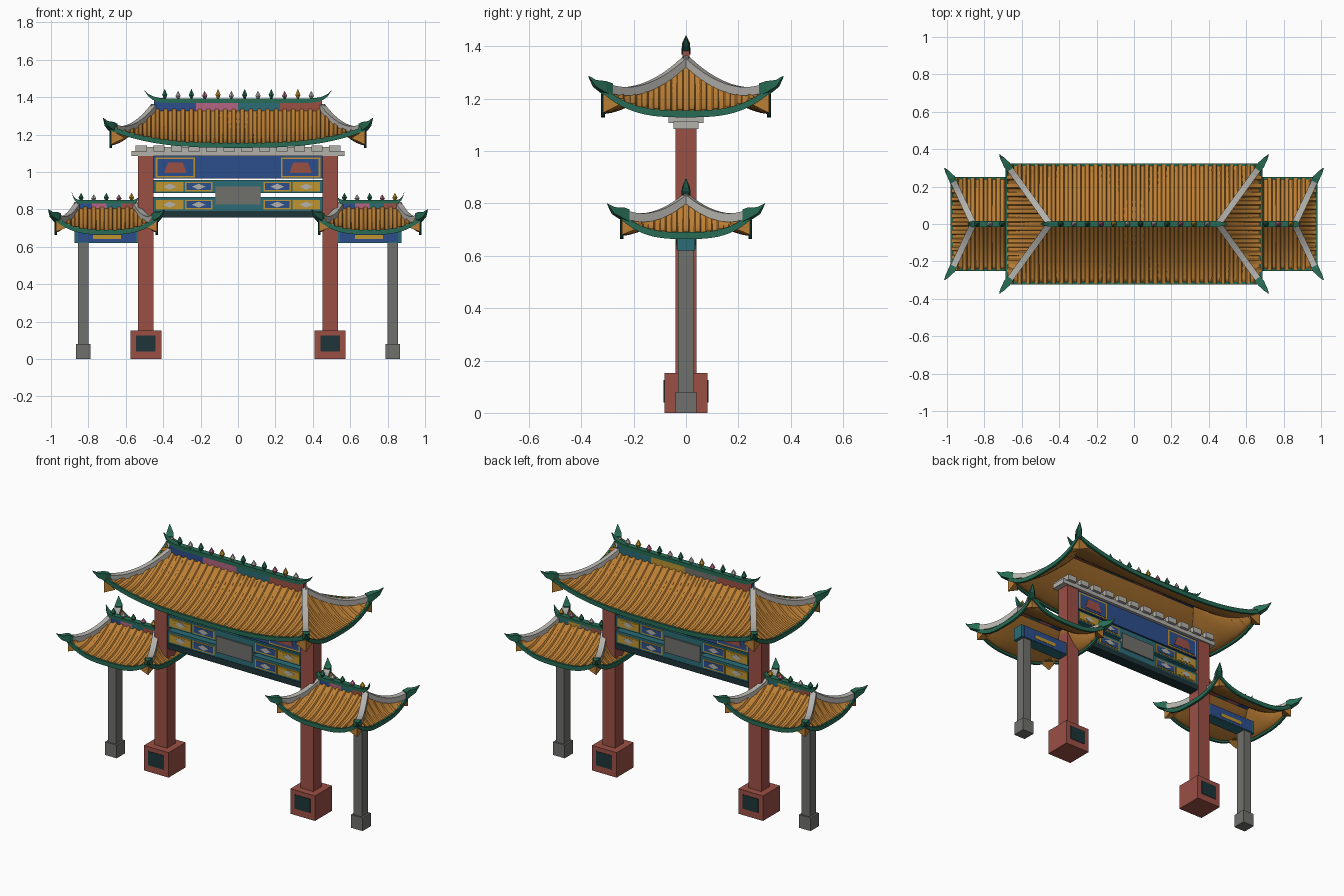
import bpy, bmesh
from mathutils import Vector, Matrix

cube = bpy.data.objects.get("Cube")
if cube:
    bpy.data.objects.remove(cube, do_unlink=True)

COLOURS = {
    "tile_orange": (0.50, 0.21, 0.035), "brick_red": (0.33, 0.08, 0.06),
    "stone_grey": (0.16, 0.16, 0.15), "pale_stone": (0.45, 0.44, 0.41),
    "jade_green": (0.02, 0.15, 0.09), "teal": (0.025, 0.15, 0.18),
    "royal_blue": (0.025, 0.075, 0.26), "dark_slate": (0.013, 0.035, 0.04),
    "rose_pink": (0.46, 0.13, 0.22), "gold": (0.52, 0.30, 0.03),
}
MATS = {}
for label, rgb in COLOURS.items():
    m = bpy.data.materials.new(label)
    m.use_nodes = True
    m.diffuse_color = (*rgb, 1)
    m.node_tree.nodes["Principled BSDF"].inputs["Base Color"].default_value = (*rgb, 1)
    MATS[label] = m


def finish(name, bm, *mats, smooth=False):
    bmesh.ops.recalc_face_normals(bm, faces=bm.faces)
    mesh = bpy.data.meshes.new(name)
    bm.to_mesh(mesh)
    bm.free()
    for label in mats:
        mesh.materials.append(MATS[label])
    ob = bpy.data.objects.new(name, mesh)
    bpy.context.collection.objects.link(ob)
    if smooth:
        bpy.ops.object.select_all(action="DESELECT")
        ob.select_set(True)
        bpy.context.view_layer.objects.active = ob
        bpy.ops.object.shade_smooth_by_angle(angle=0.5)
    return ob


def add_box(bm, x0, x1, y0, y1, z0, z1):
    mid = Vector((x0 + x1, y0 + y1, z0 + z1)) / 2
    mat = Matrix.Translation(mid) @ Matrix.Diagonal((x1 - x0, y1 - y0, z1 - z0, 1))
    return bmesh.ops.create_cube(bm, size=1, matrix=mat)["verts"]


def box(name, cx, w, hy, z0, z1, mat):
    bm = bmesh.new()
    add_box(bm, cx - w / 2, cx + w / 2, -hy, hy, z0, z1)
    return finish(name, bm, mat)


def plate(name, pts, y, thick, mat):
    """Thin outline plate on both the front and the back of a part."""
    bm = bmesh.new()
    for s in (-1, 1):
        rings = [[bm.verts.new((x, s * d, z)) for x, z in pts] for d in (y - 0.001, y + thick)]
        for ring in rings:
            bm.faces.new(ring)
        for i in range(len(pts)):
            j = (i + 1) % len(pts)
            bm.faces.new((rings[0][i], rings[0][j], rings[1][j], rings[1][i]))
    return finish(name, bm, mat)


def rect(cx, cz, w, h):
    return [(cx + a * w / 2, cz + b * h / 2) for a, b in ((-1, -1), (1, -1), (1, 1), (-1, 1))]


def sweep(bm, pts, section, scales=None):
    """Carry a (side, up) section along a path, keeping it upright."""
    rings = []
    for i, p in enumerate(pts):
        t = pts[min(i + 1, len(pts) - 1)] - pts[max(i - 1, 0)]
        side = Vector((-t.y, t.x, 0)).normalized()
        k = scales[i] if scales else 1
        rings.append([bm.verts.new(p + side * a * k + Vector((0, 0, b * k))) for a, b in section])
    n = len(section)
    for r0, r1 in zip(rings, rings[1:]):
        for i in range(n):
            j = (i + 1) % n
            bm.faces.new((r0[i], r0[j], r1[j], r1[i]))
    bm.faces.new(rings[0])
    bm.faces.new(rings[-1])


def bar(w, low, high):
    return [(-w, low), (w, low), (w, high), (-w, high)]


def roof(tag, cx, rz, ridge, hx, hy, drop, lift, tip, s, finials):
    """Curved hipped roof: ridge half length, eave half sizes, drop, corner lift."""
    def height(t, u):
        return rz - drop * (1 - (1 - t) ** 1.6) + lift * t * t * abs(u) ** 3

    def slope(end, sign, t, u):
        x, y = ridge + (hx - ridge) * t, hy * t
        return Vector((cx + (sign * x if end else u * x), u * y if end else sign * y, height(t, u)))

    sides = [(e, sg) for e in (False, True) for sg in (-1, 1)]
    # roof sheet
    bm = bmesh.new()
    for end, sign in sides:
        grid = [[bm.verts.new(slope(end, sign, i / 10, j / 12)) for j in range(-12, 13)] for i in range(11)]
        for a, b in zip(grid, grid[1:]):
            for j in range(24):
                bm.faces.new((a[j], a[j + 1], b[j + 1], b[j]))
    bmesh.ops.remove_doubles(bm, verts=bm.verts, dist=0.0005)
    sheet = finish(tag + "_roof_sheet", bm, "tile_orange", smooth=True)
    solid = sheet.modifiers.new("thickness", "SOLIDIFY")
    solid.thickness, solid.offset = 0.008, 0

    # tile ribs running down each slope
    bm = bmesh.new()
    rib = [(-0.016, 0), (-0.009, 0.013), (0.009, 0.013), (0.016, 0)]
    for end, sign in sides:
        half, top = (hy, 0) if end else (hx, ridge)
        count = round(2 * half / 0.046)
        for k in range(count):
            a = -half + (k + 0.5) * 2 * half / count
            t0 = max(0.01, (abs(a) - top) / (half - top) + 0.02)
            if t0 < 0.96:
                ts = [t0 + (1 - t0) * i / 8 for i in range(9)]
                sweep(bm, [slope(end, sign, t, a / (top + (half - top) * t)) for t in ts], rib)
    # small hanging corner tiles
    for sx in (-1, 1):
        for sy in (-1, 1):
            z = height(1, 1)
            pts = [(hx, hy, z - 0.01), (hx, hy, z - lift), (hx - 0.075, hy, z - lift * 0.6),
                   (hx, hy - 0.07, z - lift * 0.6)]
            v = [bm.verts.new((cx + sx * x, sy * y, h)) for x, y, h in pts]
            for f in ((0, 1, 2), (0, 1, 3), (0, 2, 3), (1, 2, 3)):
                bm.faces.new([v[i] for i in f])
    finish(tag + "_roof_tiles", bm, "tile_orange", smooth=True)

    # eave trim and corner horns
    bm = bmesh.new()
    for end, sign in sides:
        sweep(bm, [slope(end, sign, 1, j / 12) for j in range(-12, 13)], bar(0.007, -0.016, 0.01))
    hips = bmesh.new()
    for sx in (-1, 1):
        for sy in (-1, 1):
            path = [slope(False, sy, i / 12, sx) for i in range(13)]
            sweep(hips, path, bar(0.017, -0.005, 0.028))
            last = path[-1]
            end = Vector((cx + sx * (hx + 0.04), sy * (hy + 0.055), tip))
            bend = last.lerp(end, 0.6) - Vector((0, 0, 0.012))
            sweep(bm, [path[-2], last, bend, end], bar(0.02, -0.012, 0.034), [1, 0.95, 0.55, 0.08])
    finish(tag + "_eave_trim", bm, "jade_green")
    finish(tag + "_hip_ridges", hips, "pale_stone")

    # ridge panels, coloured differently on each face
    front = ("royal_blue", "rose_pink", "teal", "brick_red")
    back = ("brick_red", "stone_grey", "gold", "teal")
    for i in range(4):
        bm = bmesh.new()
        x0 = cx - ridge + i * ridge / 2
        add_box(bm, x0, x0 + ridge / 2, -0.014, 0.014, rz - 0.015, rz + 0.047 * s)
        for f in bm.faces:
            f.material_index = int(f.calc_center_median().y > 0.01)
        finish(f"{tag}_ridge_panel_{i + 1}", bm, front[i], back[i])
    # ridge cap with upturned ends
    bm = bmesh.new()
    us = [i / 24 for i in range(-24, 25)]
    path = [Vector((cx + u * (ridge + 0.05 * s), 0, rz + 0.045 * s + 0.055 * abs(u) ** 14)) for u in us]
    sweep(bm, path, bar(0.017, -0.012 * s, 0.012), [1 - 0.85 * abs(u) ** 16 for u in us])
    finish(tag + "_ridge_cap", bm, "jade_green")
    # finials
    hues = ("jade_green", "pale_stone", "jade_green", "rose_pink", "gold", "pale_stone")
    for i in range(finials):
        x = cx + ridge * 0.87 * (2 * i / (finials - 1) - 1)
        bm = bmesh.new()
        h = (0.027 if i % 2 else 0.032) * (0.5 + s / 2)
        place = Matrix.Translation((x, 0, rz + 0.045 * s + h)) @ Matrix.Diagonal((0.016, 0.016, h, 1))
        bmesh.ops.create_uvsphere(bm, u_segments=6, v_segments=2, radius=1, matrix=place)
        finish(f"{tag}_finial_{i + 1}", bm, hues[i % 6])


roof("main", 0, 1.335, 0.45, 0.68, 0.317, 0.19, 0.09, 1.285, 1, 12)

for s, tag in ((-1, "right"), (1, "left")):
    # pillars and their bases
    box(tag + "_main_pillar", s * 0.493, 0.085, 0.04, 0.14, 1.09, "brick_red")
    box(tag + "_main_base", s * 0.493, 0.166, 0.082, 0, 0.152, "brick_red")
    plate(tag + "_base_panel", rect(s * 0.493, 0.083, 0.105, 0.085), 0.082, 0.003, "dark_slate")
    box(tag + "_outer_pillar", s * 0.828, 0.055, 0.03, 0.07, 0.63, "stone_grey")
    box(tag + "_outer_base", s * 0.828, 0.078, 0.04, 0, 0.08, "stone_grey")
    # side beam
    box(tag + "_side_beam", s * 0.7, 0.35, 0.035, 0.62, 0.70, "teal")
    plate(tag + "_side_beam_panel", rect(s * 0.7, 0.661, 0.31, 0.074), 0.035, 0.002, "royal_blue")
    plate(tag + "_side_beam_strip", rect(s * 0.7, 0.652, 0.15, 0.022), 0.035, 0.004, "gold")
    roof(tag + "_side", s * 0.704, 0.81, 0.155, 0.27, 0.245, 0.13, 0.072, 0.797, 0.6, 5)
    # framed emblem on the upper beam
    plate(tag + "_emblem_frame", rect(s * 0.335, 1.023, 0.21, 0.108), 0.03, 0.002, "gold")
    plate(tag + "_emblem_field", rect(s * 0.335, 1.023, 0.192, 0.09), 0.03, 0.004, "royal_blue")
    plate(tag + "_emblem", [(s * 0.335 + a, z) for a, z in ((-0.06, 0.993), (0.06, 0.993), (0.04, 1.05), (-0.04, 1.05))],
          0.03, 0.006, "brick_red")
    # painted lozenge panels on the two lower beams
    for row, z in (("upper", 0.921), ("lower", 0.825)):
        for spot, x, frame, field in (("outer", 0.365, "gold", "gold"), ("inner", 0.21, "gold", "royal_blue")):
            name = f"{tag}_{row}_{spot}"
            plate(name + "_frame", rect(s * x, z, 0.145, 0.052), 0.03, 0.002, frame)
            plate(name + "_field", rect(s * x, z, 0.13, 0.038), 0.03, 0.004, field)
            plate(name + "_lozenge", [(s * x - 0.037, z), (s * x, z - 0.016), (s * x + 0.037, z), (s * x, z + 0.016)],
                  0.03, 0.006, "pale_stone")

# beams between the main pillars
box("upper_beam", 0, 0.91, 0.03, 0.964, 1.09, "royal_blue")
box("middle_beam", 0, 0.91, 0.03, 0.886, 0.957, "teal")
box("lower_beam", 0, 0.91, 0.03, 0.785, 0.866, "teal")
box("bottom_rail", 0, 0.91, 0.033, 0.755, 0.79, "dark_slate")
box("centre_plaque", 0, 0.24, 0.038, 0.825, 0.922, "stone_grey")

# cornice with bracket blocks
box("cornice_slab", 0, 1.14, 0.048, 1.085, 1.113, "pale_stone")
box("cornice_top", 0, 1.08, 0.04, 1.112, 1.132, "pale_stone")
bm = bmesh.new()
for i in range(12):
    x = -0.517 + i * 0.094
    add_box(bm, x - 0.03, x + 0.03, -0.066, 0.066, 1.108, 1.142)
finish("cornice_brackets", bm, "pale_stone")
